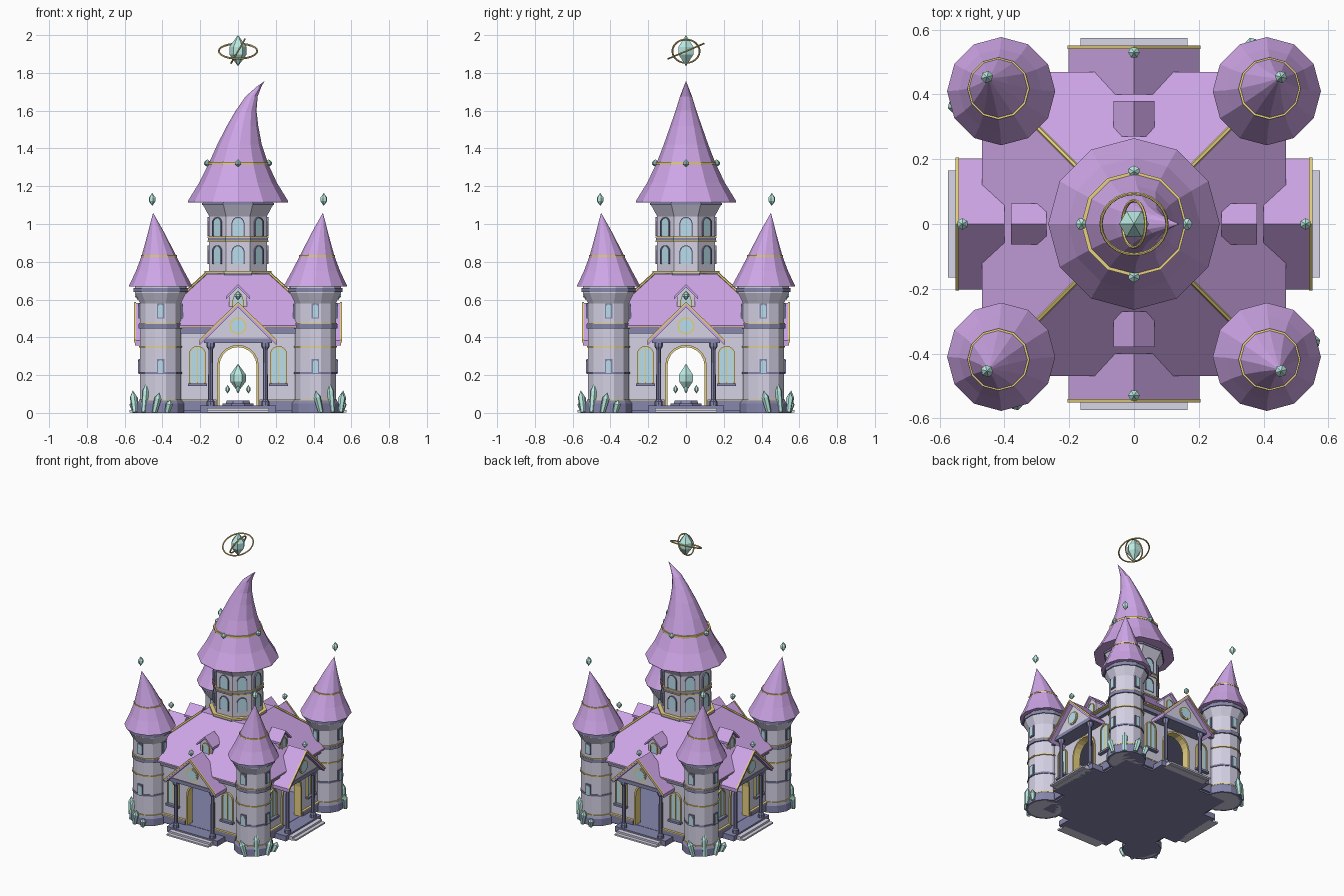
import bpy, bmesh
from math import pi, sin, cos, radians, sqrt
from mathutils import Matrix, Vector

if "Cube" in bpy.data.objects:
    bpy.data.objects.remove(bpy.data.objects["Cube"])

COLORS = {"wall": (.66, .64, .78), "trim": (.24, .24, .42), "roof": (.62, .38, .80), "gold": (.80, .64, .22),
          "crystal": (.50, .84, .77), "glass": (.48, .74, .84), "stone": (.68, .67, .80)}
MATS = {}
for key, c in COLORS.items():
    MATS[key] = bpy.data.materials.new(key)
    MATS[key].diffuse_color = (*c, 1)

T = Matrix.Translation
def RZ(deg): return Matrix.Rotation(radians(deg), 4, 'Z')
ONE = [Matrix.Identity(4)]
SIDES = [RZ(90 * k) for k in range(4)]                                # four facades
TOWERS = [RZ(45 + 90 * k) @ T((.58, 0, 0)) for k in range(4)]         # local +x points outward
def at(frames, locals_): return [f @ l for f in frames for l in locals_]

def finish(name, bm, mat, frames):
    bmesh.ops.remove_doubles(bm, verts=bm.verts, dist=1e-5)
    bmesh.ops.recalc_face_normals(bm, faces=bm.faces)
    me = bpy.data.meshes.new(name)
    bm.to_mesh(me)
    bm.free()
    me.materials.append(MATS[mat])
    for f in frames:
        ob = bpy.data.objects.new(name, me)
        bpy.context.collection.objects.link(ob)
        ob.matrix_world = f

def lathe(name, profile, n, mat, frames=ONE, phase=0):
    """profile: (radius, z[, x offset]) from bottom to top"""
    bm = bmesh.new()
    rings = []
    for p in profile:
        r, z, ox = (*p, 0)[:3]
        rings.append([bm.verts.new((ox + r * cos(radians(phase) + 2 * pi * i / n),
                                    r * sin(radians(phase) + 2 * pi * i / n), z)) for i in range(n)])
    for a, b in zip(rings, rings[1:]):
        for i in range(n):
            j = (i + 1) % n
            bm.faces.new((a[i], a[j], b[j], b[i]))
    bm.faces.new(rings[0])
    bm.faces.new(rings[-1])
    finish(name, bm, mat, frames)

def prism(name, pts, y0, y1, mat, frames=ONE):
    """outline in x,z pushed from y0 to y1"""
    bm = bmesh.new()
    a = [bm.verts.new((x, y0, z)) for x, z in pts]
    b = [bm.verts.new((x, y1, z)) for x, z in pts]
    bm.faces.new(a)
    bm.faces.new(b)
    for i in range(len(a)):
        j = (i + 1) % len(a)
        bm.faces.new((a[i], a[j], b[j], b[i]))
    finish(name, bm, mat, frames)

def box(name, x0, x1, y0, y1, z0, z1, mat, frames=ONE):
    prism(name, [(x0, z0), (x1, z0), (x1, z1), (x0, z1)], y0, y1, mat, frames)

def arch(w, z0, spring, n=10):
    return [(-w, z0)] + [(-w * cos(pi * i / n), spring + w * sin(pi * i / n)) for i in range(n + 1)] + [(w, z0)]

def arch_band(w, t, z0, spring):
    return arch(w + t, z0, spring) + arch(w, z0, spring)[::-1]

def chevron(half, eave, peak, t):
    return [(-half, eave), (0, peak), (half, eave), (half, eave - t), (0, peak - t), (-half, eave - t)]

def crystal(name, r, h, frames, n=6, belt=.12):
    lathe(name, [(0, -h / 2), (r, -h * belt), (r, h * belt), (0, h / 2)], n, "crystal", frames)

def band(name, r, z, h, n, mat, frames=ONE, phase=0, ox=0):
    lathe(name, [(r, z, ox), (r, z + h, ox)], n, mat, frames, phase)

# Floor, porch slabs and steps
box("floor", -.42, .42, -.42, .42, 0, .04, "trim")
box("porch_floor", -.2, .2, -.52, -.41, 0, .038, "trim", SIDES)
box("upper_step", -.165, .165, -.55, -.5, 0, .027, "stone", SIDES)
box("lower_step", -.165, .165, -.575, -.5, .003, .014, "stone", SIDES)

# Walls with arched doorways
opening = arch(.1, .03, .25)
prism("wall", [(-.4, .03)] + opening + [(.4, .03), (.4, .43), (-.4, .43)], -.42, -.38, "wall", SIDES)
prism("door_frame", arch_band(.098, .012, .04, .25), -.43, -.375, "gold", SIDES)
for s in (-1, 1):
    x0, x1 = sorted((s * .115, s * .33))
    box("wall_plinth", x0, x1, -.435, -.4, .01, .065, "trim", SIDES)
    box("plinth_trim", x0, x1, -.437, -.4, .065, .072, "gold", SIDES)
WIN = at(SIDES, [T((-.215, 0, 0)), T((.215, 0, 0))])
prism("wall_window", arch(.036, .16, .31), -.427, -.41, "glass", WIN)
prism("wall_window_frame", arch_band(.036, .008, .155, .31), -.434, -.41, "gold", WIN)
box("wall_window_mullion", -.003, .003, -.431, -.41, .16, .345, "gold", WIN)
box("wall_window_sill", -.05, .05, -.445, -.41, .142, .156, "trim", WIN)

# Cornice and hipped main roof
box("cornice", -.445, .445, -.445, .445, .42, .45, "trim")
box("eave_trim", -.468, .468, -.468, .468, .45, .457, "gold")
q = sqrt(2)
lathe("main_roof", [(.47 * q, .456), (.47 * q, .462), (.17 * q, .735)], 4, "roof", ONE, 45)
d = Vector((-.23 * q, 0, .21))
hip = [RZ(45 + 90 * k) @ T((.4 * q, 0, .527)) @ d.to_track_quat('Z', 'Y').to_matrix().to_4x4() for k in range(4)]
band("hip_trim", .008, 0, d.length, 6, "gold", hip)

# Porches: columns, beam, pediment and gable roof
COLS = at(SIDES, [T((x, -.495, 0)) for x in (-.145, .145)])
lathe("porch_column", [(.021, .035), (.021, .06), (.013, .07), (.012, .335), (.022, .352), (.022, .372)], 8, "trim", COLS)
box("porch_beam", -.18, .18, -.52, -.41, .37, .395, "trim", SIDES)
prism("pediment", [(-.175, .392), (.175, .392), (0, .565)], -.515, -.40, "wall", SIDES)
prism("porch_roof", chevron(.203, .382, .583, .024), -.545, -.40, "roof", SIDES)
prism("gable_trim", chevron(.206, .386, .588, .014), -.551, -.541, "gold", SIDES)
facing = Matrix.Rotation(pi / 2, 4, 'X')
ROSE = at(SIDES, [T((0, -.512, .46)) @ facing])
band("rose_window_frame", .046, 0, .01, 12, "gold", ROSE)
band("rose_window", .037, 0, .013, 12, "glass", ROSE)
crystal("gable_crystal", .018, .05, at(SIDES, [T((0, -.53, .622))]))

# Dormers
prism("dormer_wall", [(-.047, .5), (.047, .5), (.047, .62), (0, .665), (-.047, .62)], -.36, -.28, "wall", SIDES)
prism("dormer_roof", chevron(.064, .617, .681, .015), -.38, -.27, "roof", SIDES)
prism("dormer_window", arch(.022, .55, .6, 6), -.366, -.35, "glass", SIDES)
prism("dormer_window_frame", arch_band(.022, .006, .548, .6), -.369, -.35, "gold", SIDES)

# Corner towers
lathe("tower_shaft", [(.112, 0), (.112, .58), (.14, .635), (.14, .67)], 12, "wall", TOWERS)
lathe("tower_plinth", [(.128, 0), (.128, .05), (.118, .065)], 12, "trim", TOWERS)
for z, h, r, m in ((.065, .007, .119, "gold"), (.205, .012, .117, "trim"), (.345, .008, .119, "gold"),
                   (.448, .022, .121, "trim"), (.47, .006, .119, "gold"), (.64, .022, .147, "trim")):
    band("tower_band", r, z, h, 12, m, TOWERS)
lathe("tower_roof", [(.167, .668), (.167, .673), (.128, .75, .004), (.092, .83, .012), (.045, .95, .032), (0, 1.06, .056)],
      12, "roof", TOWERS, 15)
band("tower_roof_ring", .096, .826, .009, 12, "gold", TOWERS, 15, .012)
crystal("tower_crystal", .019, .068, at(TOWERS, [T((.062, 0, 1.13))]))
for z, angles in ((.245, (-45, 45)), (.54, (-135, -45, 45, 135))):
    slots = at(TOWERS, [RZ(a + 90) @ T((0, 0, z)) for a in angles])
    box("tower_window_frame", -.02, .02, -.116, -.1, -.04, .04, "trim", slots)
    prism("tower_window", arch(.014, -.034, .02, 6), -.119, -.1, "glass", slots)

# Crystal clusters at the tower feet
for x, y, h, tx, ty in ((.125, 0, .16, 0, 14), (.115, .07, .11, -14, 10), (.115, -.075, .12, 14, 10), (.07, .12, .07, -20, 0)):
    tilt = Matrix.Rotation(radians(tx), 4, 'X') @ Matrix.Rotation(radians(ty) * -.5, 4, 'Y')
    lathe("foot_crystal", [(.014, 0), (.02, h * .7), (0, h)], 6, "crystal", at(TOWERS, [T((x, y, .003)) @ tilt]))

# Central octagonal tower
lathe("keep_shaft", [(.165, .7), (.165, 1.04), (.2, 1.1), (.2, 1.13)], 8, "wall", ONE, 22.5)
for z, h, r, m in ((.715, .025, .19, "trim"), (.74, .01, .193, "gold"), (.905, .007, .174, "gold"),
                   (.912, .015, .171, "trim"), (.927, .007, .174, "gold"), (1.1, .012, .206, "trim")):
    band("keep_band", r, z, h, 8, m, ONE, 22.5)
KWIN = [RZ(45 * k) @ T((0, 0, z)) for k in range(8) for z in (.835, .985)]
prism("keep_window", arch(.028, -.045, .018, 8), -.157, -.14, "glass", KWIN)
prism("keep_window_frame", arch_band(.028, .006, -.048, .018), -.161, -.14, "trim", KWIN)

# Bent main spire
lathe("spire", [(.265, 1.115), (.265, 1.122), (.205, 1.22), (.157, 1.32, .002), (.118, 1.42, .008), (.083, 1.52, .024),
                (.055, 1.6, .043), (.032, 1.675, .072), (.013, 1.725, .11), (0, 1.757, .14)], 12, "roof")
band("spire_ring", .163, 1.315, .014, 12, "gold")
crystal("spire_gem", .019, .042, at(SIDES, [T((.162, 0, 1.322))]))

# Floating crystal with two orbit rings
crystal("floating_crystal", .046, .165, [T((0, 0, 1.918))])
for name, r, rot in (("orbit_ring_large", .102, (radians(23), 0, 0)), ("orbit_ring_small", .072, (0, radians(-60 + 120), 0))):
    bpy.ops.mesh.primitive_torus_add(location=(0, 0, 1.915), rotation=rot, major_radius=r, minor_radius=.005,
                                     major_segments=24, minor_segments=6)
    ring = bpy.context.object
    ring.name = name
    if r < .1:
        ring.rotation_euler = (0, radians(-60), 0)
    ring.data.materials.append(MATS["gold"])

# Hall interior: dais and crystals
lathe("dais", [(.09, .038), (.09, .05), (.07, .05), (.065, .065)], 8, "trim", ONE, 22.5)
crystal("hall_crystal", .042, .15, [T((0, 0, .185))])
crystal("hall_small_crystal", .012, .045, at(SIDES, [T((.055, 0, .125))]))

for m in bpy.data.materials:
    if m.users and not m.is_grease_pencil:
        m.use_nodes = True
        m.node_tree.nodes["Principled BSDF"].inputs["Base Color"].default_value = m.diffuse_color
